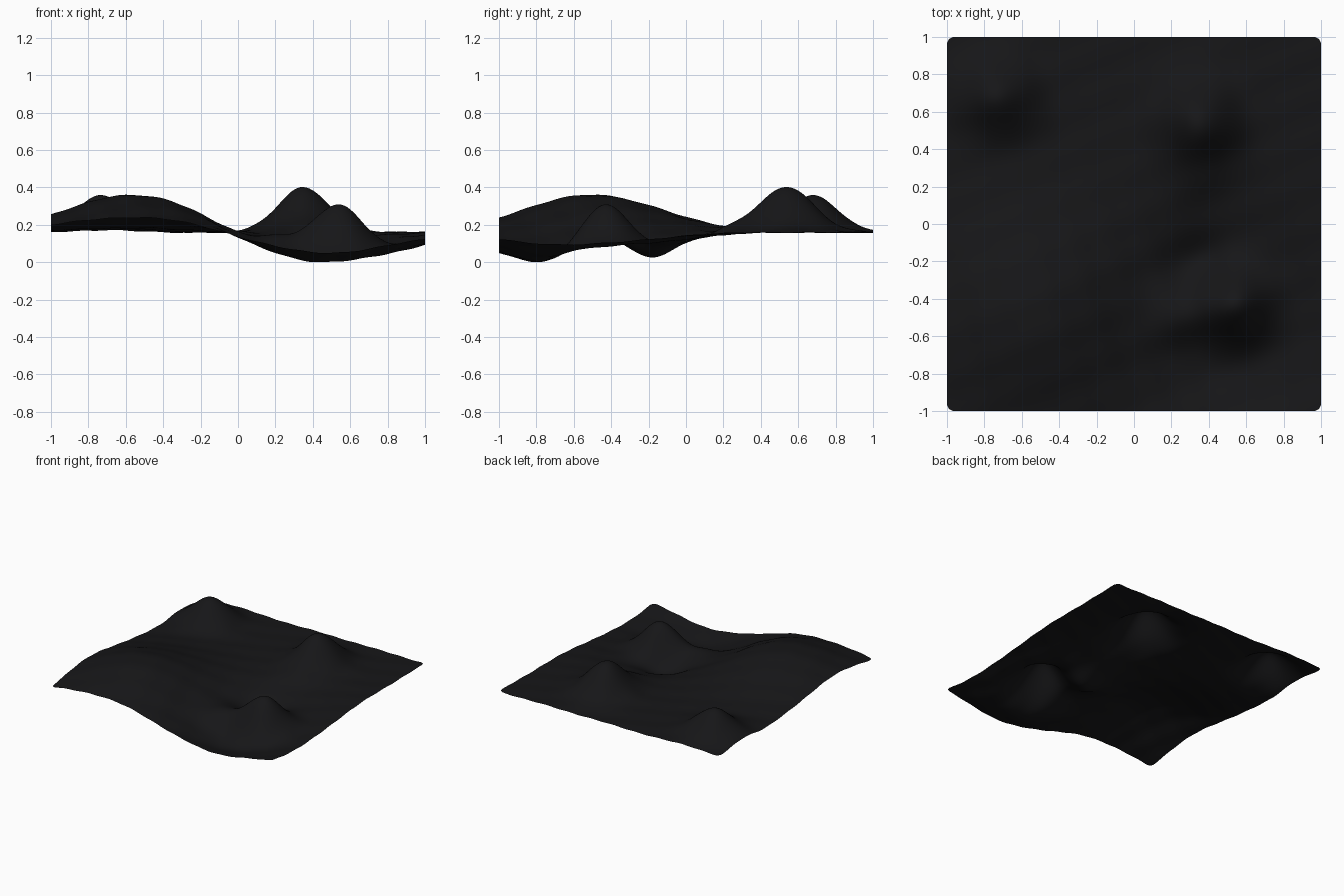
import bpy, bmesh
from math import exp, sin, hypot

if "Cube" in bpy.data.objects:
    bpy.data.objects.remove(bpy.data.objects["Cube"])

# Landscape features: x, y, height, spread in x, spread in y
FEATURES = [
    (-0.54, -0.50, 0.205, 0.37, 0.37),   # broad mound, front left
    (0.46, -0.60, -0.205, 0.36, 0.36),   # broad basin, front right
    (0.35, -0.20, -0.075, 0.12, 0.11),   # deeper hollow behind the basin hill
    (0.53, -0.44, 0.325, 0.145, 0.145),  # hill inside the basin
    (0.22, -0.50, 0.09, 0.12, 0.12),     # shoulder of that hill
    (0.35, 0.54, 0.245, 0.135, 0.145),   # back hill
    (0.33, 0.25, 0.03, 0.12, 0.09),      # foot of the back hill
    (-0.73, 0.68, 0.195, 0.14, 0.135),   # back left hill
]


def height(x, y):
    z = 0.16
    for cx, cy, h, sx, sy in FEATURES:
        z += h * exp(-((x - cx) / sx) ** 2 / 2 - ((y - cy) / sy) ** 2 / 2)
    # faint surface ripple
    return z + 0.002 * (sin(31 * x + 9 * y) + sin(27 * y - 11 * x))


# Sheet with small rounded corners
bm = bmesh.new()
bmesh.ops.create_grid(bm, x_segments=120, y_segments=120, size=1)
R = 0.04
for v in bm.verts:
    x, y = v.co.x, v.co.y
    dx, dy = abs(x) - (1 - R), abs(y) - (1 - R)
    if dx > 0 and dy > 0:
        k = max(dx, dy) / hypot(dx, dy)
        x = (1 - R + dx * k) * (1 if x > 0 else -1)
        y = (1 - R + dy * k) * (1 if y > 0 else -1)
    v.co = (x, y, height(x, y))

# Rest the lowest point on the floor
low = min(v.co.z for v in bm.verts)
for v in bm.verts:
    v.co.z -= low
for f in bm.faces:
    f.smooth = True

mesh = bpy.data.meshes.new("terrain_sheet")
bm.to_mesh(mesh)
bm.free()
terrain = bpy.data.objects.new("terrain_sheet", mesh)
bpy.context.collection.objects.link(terrain)

# Near-black surface
mat = bpy.data.materials.new("dark_ground")
mat.diffuse_color = (0.008, 0.008, 0.009, 1)
mat.use_nodes = True
mat.node_tree.nodes["Principled BSDF"].inputs["Base Color"].default_value = mat.diffuse_color
mesh.materials.append(mat)
